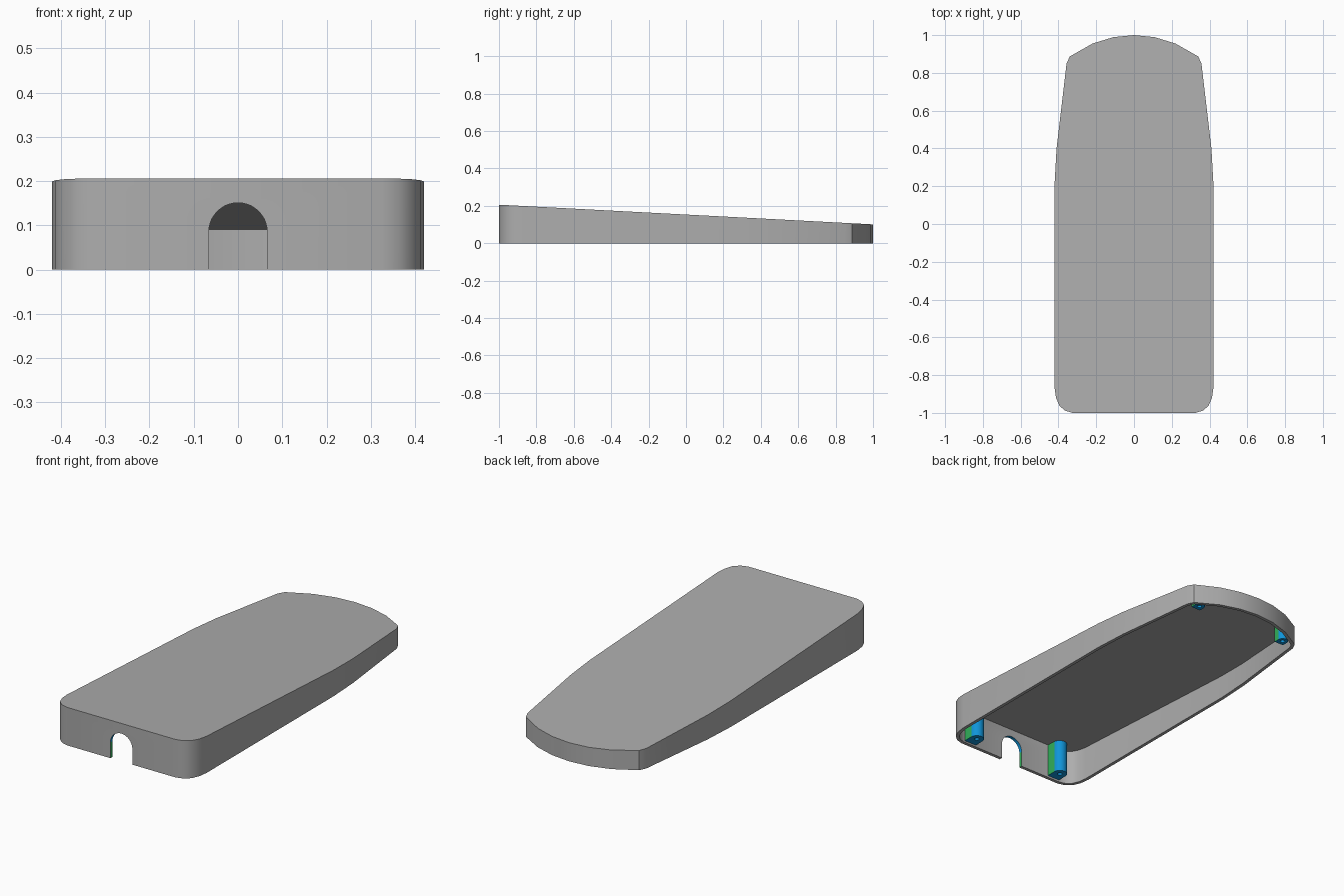
import bpy, bmesh, math
from mathutils import Vector

if "Cube" in bpy.data.objects:
    bpy.data.objects.remove(bpy.data.objects["Cube"])

WALL, ROOF = 0.018, 0.013


def material(name, rgb):
    m = bpy.data.materials.new(name)
    m.diffuse_color = (*rgb, 1)
    m.use_nodes = True
    m.node_tree.nodes["Principled BSDF"].inputs["Base Color"].default_value = m.diffuse_color
    return m


MATS = [material("shell grey", (0.42, 0.42, 0.42)),
        material("curved blue", (0.005, 0.30, 0.70)),
        material("flat green", (0.03, 0.42, 0.10))]
GREY, BLUE, GREEN = 0, 1, 2


def roof_z(y):
    return 0.1535 - 0.0525 * y


def prism(name, lower, upper, caps=GREY, sides=lambda i: GREY):
    """Closed solid between two matching rings; sides(i) colours the i-th wall."""
    bm = bmesh.new()
    a = [bm.verts.new(p) for p in lower]
    b = [bm.verts.new(p) for p in upper]
    n = len(a)
    for ring in (a, b):
        bm.faces.new(ring).material_index = caps
    for i in range(n):
        j = (i + 1) % n
        bm.faces.new((a[i], a[j], b[j], b[i])).material_index = sides(i)
    bmesh.ops.recalc_face_normals(bm, faces=bm.faces[:])
    me = bpy.data.meshes.new(name)
    bm.to_mesh(me)
    bm.free()
    for m in MATS:
        me.materials.append(m)
    ob = bpy.data.objects.new(name, me)
    bpy.context.collection.objects.link(ob)
    return ob


def select(ob):
    bpy.ops.object.select_all(action='DESELECT')
    ob.select_set(True)
    bpy.context.view_layer.objects.active = ob


def cut(ob, cutter):
    cutter.hide_render = True
    mod = ob.modifiers.new("cut", 'BOOLEAN')
    mod.operation = 'DIFFERENCE'
    mod.solver = 'EXACT'
    mod.object = cutter
    select(ob)
    bpy.ops.object.modifier_apply(modifier=mod.name)
    bpy.data.objects.remove(cutter)


def smooth(ob):
    select(ob)
    bpy.ops.object.shade_smooth_by_angle(angle=math.radians(30))


def inset(pts, d):
    """Offset a counter-clockwise outline inwards."""
    out = []
    for i, p in enumerate(pts):
        e1 = (p - pts[i - 1]).normalized()
        e2 = (pts[(i + 1) % len(pts)] - p).normalized()
        n1, n2 = Vector((-e1.y, e1.x)), Vector((-e2.y, e2.x))
        out.append(p + (n1 + n2) * d / (1 + n1.dot(n2)))
    return out


# Outline: right half, front to back, then mirrored
half = [(0.325, -1), (0.365, -0.988), (0.395, -0.962), (0.413, -0.92),
        (0.42, -0.87), (0.42, 0.22), (0.41, 0.40), (0.357, 0.85),
        (0.34, 0.887), (0.22, 0.955), (0.11, 0.989)]
outline = [Vector(p) for p in half] + [Vector((0, 1))] \
    + [Vector((-x, y)) for x, y in reversed(half)]

# Sloping shell, hollowed from below
shell = prism("shell", [(p.x, p.y, 0) for p in outline],
              [(p.x, p.y, roof_z(p.y)) for p in outline])
inner = inset(outline, WALL)
cut(shell, prism("hollow_cutter", [(p.x, p.y, -0.05) for p in inner],
                 [(p.x, p.y, roof_z(p.y) - ROOF) for p in inner]))

# Arched cable opening in the front wall: blue curve, green jambs
R, SEG = 0.066, 20
arch = [(R * math.cos(math.pi * i / SEG), 0.085 + R * math.sin(math.pi * i / SEG))
        for i in range(SEG + 1)] + [(-R, -0.03), (R, -0.03)]
cut(shell, prism("arch_cutter", [(x, -1.05, z) for x, z in arch],
                 [(x, -0.95, z) for x, z in arch],
                 sides=lambda i: BLUE if i < SEG else GREEN))
smooth(shell)


# Screw posts: round towards the back, flat green sides, a hole in the foot
def post(name, cx, cy, r, length):
    seg = 16
    prof = [(cx + r * math.cos(math.pi * i / seg), cy + r * math.sin(math.pi * i / seg))
            for i in range(seg + 1)] + [(cx - r, cy - length), (cx + r, cy - length)]
    ob = prism(name, [(x, y, 0.01) for x, y in prof],
               [(x, y, roof_z(y) - ROOF * 0.7) for x, y in prof], caps=BLUE,
               sides=lambda i: BLUE if i < seg else GREEN)
    hole = [(cx + 0.012 * math.cos(math.tau * i / 16), cy + 0.012 * math.sin(math.tau * i / 16))
            for i in range(16)]
    cut(ob, prism("hole_cutter", [(x, y, -0.02) for x, y in hole],
                  [(x, y, 0.07) for x, y in hole], caps=BLUE, sides=lambda i: BLUE))
    smooth(ob)


for side, s in (("right", 1), ("left", -1)):
    post("front_post_" + side, 0.28 * s, -0.93, 0.037, 0.056)
    post("back_post_" + side, 0.28 * s, 0.86, 0.028, 0.03)
